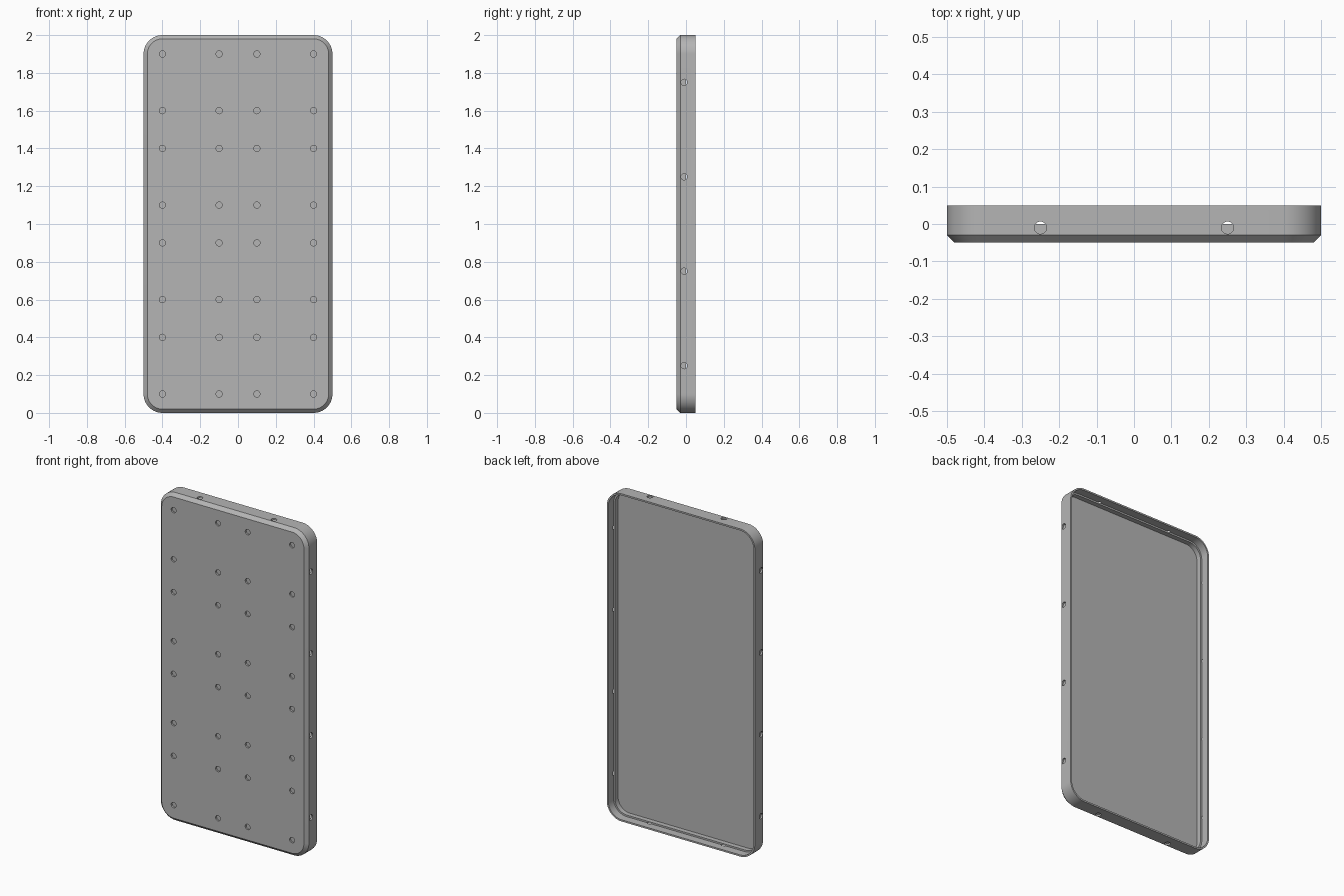
import bpy, bmesh, math
from mathutils import Matrix, Vector

cube = bpy.data.objects.get("Cube")
if cube:
    bpy.data.objects.remove(cube, do_unlink=True)

WIDTH, HEIGHT, CORNER, STEPS = 1.0, 2.0, 0.1, 16
HOLE_RADIUS, HOLE_DEPTH = 0.0165, 0.0102

grey = bpy.data.materials.new("plain_grey")
grey.use_nodes = True
colour = (0.46, 0.46, 0.46, 1)
grey.diffuse_color = colour
grey.node_tree.nodes["Principled BSDF"].inputs["Base Color"].default_value = colour


def make_object(name, bm):
    mesh = bpy.data.meshes.new(name)
    bmesh.ops.recalc_face_normals(bm, faces=bm.faces)
    bm.to_mesh(mesh)
    bm.free()
    obj = bpy.data.objects.new(name, mesh)
    bpy.context.collection.objects.link(obj)
    mesh.materials.append(grey)
    return obj


def rounded_loop(bm, inset, y):
    """Rounded rectangle in the xz plane, inset from the outline."""
    radius = CORNER - inset
    verts = []
    for quarter, (sx, sz) in enumerate([(1, 1), (-1, 1), (-1, -1), (1, -1)]):
        for i in range(STEPS + 1):
            a = math.pi / 2 * (quarter + i / STEPS)
            x = sx * (WIDTH / 2 - CORNER) + radius * math.cos(a)
            z = HEIGHT / 2 + sz * (HEIGHT / 2 - CORNER) + radius * math.sin(a)
            verts.append(bm.verts.new((x, y, z)))
    return verts


# Tray: chamfered front, outer wall, thin rim, inner ledge, recessed panel
bm = bmesh.new()
section = [(0.02, -0.05), (0, -0.03), (0, 0.05), (0.01, 0.05),
           (0.01, 0.0), (0.02, 0.0), (0.02, -0.03)]
loops = [rounded_loop(bm, inset, y) for inset, y in section]
for a, b in zip(loops, loops[1:]):
    n = len(a)
    for i in range(n):
        j = (i + 1) % n
        bm.faces.new((a[i], a[j], b[j], b[i]))
bm.faces.new(loops[0])
bm.faces.new(loops[-1])
tray = make_object("tray", bm)

# Shallow round holes in the front and around the edge
bm = bmesh.new()


def add_hole(point, outward):
    direction = Vector(outward)
    turn = direction.to_track_quat('Z', 'Y').to_matrix().to_4x4()
    bmesh.ops.create_cone(bm, cap_ends=True, segments=24, radius1=HOLE_RADIUS,
                          radius2=HOLE_RADIUS, depth=2 * HOLE_DEPTH,
                          matrix=Matrix.Translation(point) @ turn)


for x in (-0.4, -0.1, 0.1, 0.4):
    for base in (0, 0.5, 1.0, 1.5):
        for dz in (0.1, 0.4):
            add_hole((x, -0.05, base + dz), (0, -1, 0))
for side in (-1, 1):
    for z in (0.25, 0.75, 1.25, 1.75):
        add_hole((side * WIDTH / 2, -0.01, z), (side, 0, 0))
    for x in (-0.25, 0.25):
        add_hole((x, -0.01, HEIGHT / 2 * (1 + side)), (0, 0, side))
cutter = make_object("hole_cutter", bm)
cutter.hide_render = True

cut = tray.modifiers.new("holes", 'BOOLEAN')
cut.operation = 'DIFFERENCE'
cut.solver = 'EXACT'
cut.object = cutter

# Apply the holes and shade the rounded corners
bpy.ops.object.select_all(action='DESELECT')
tray.select_set(True)
bpy.context.view_layer.objects.active = tray
bpy.ops.object.modifier_apply(modifier=cut.name)
bpy.data.objects.remove(cutter, do_unlink=True)
bpy.ops.object.shade_smooth_by_angle(angle=math.radians(30))
